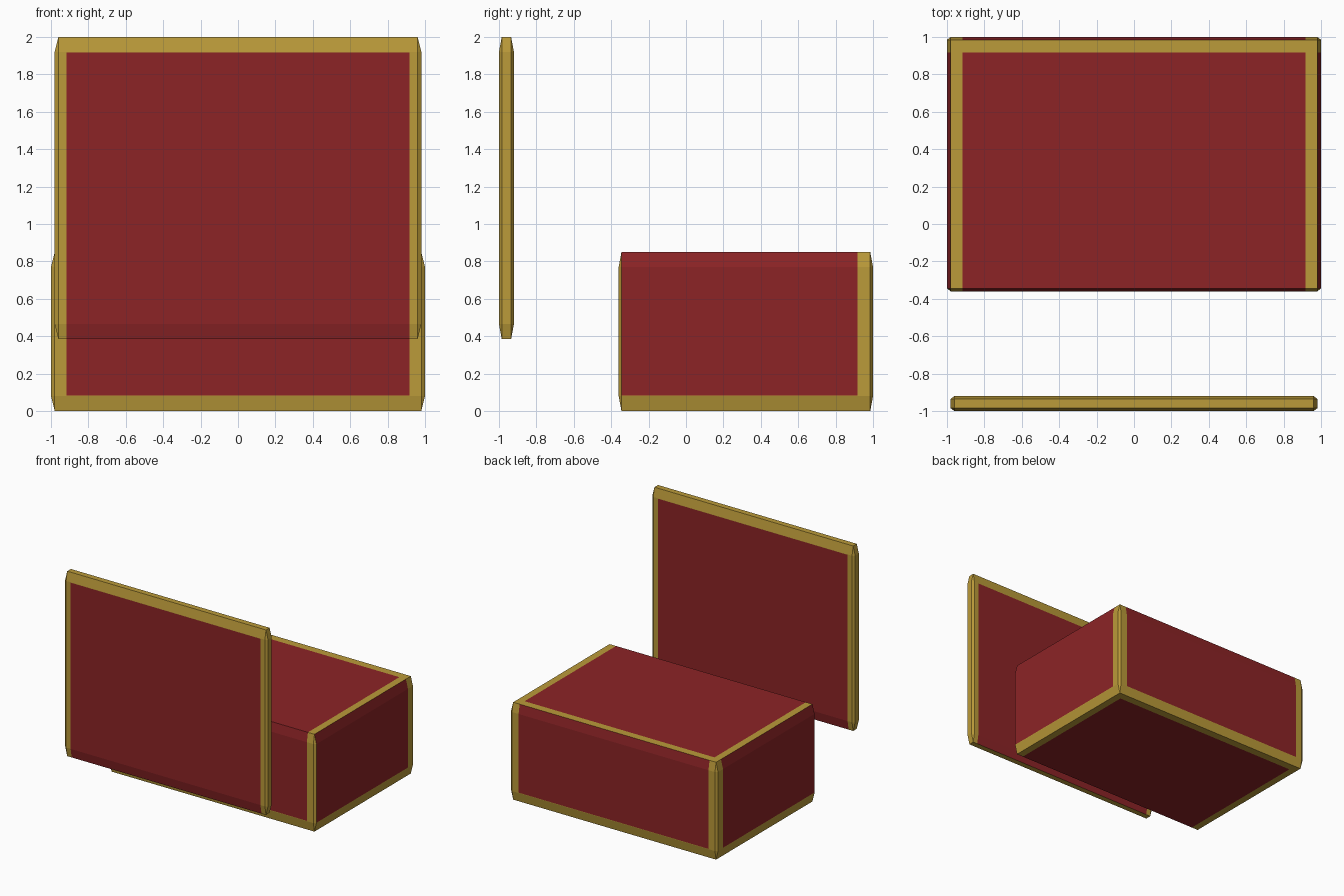
import bpy, bmesh
from mathutils import Vector

if "Cube" in bpy.data.objects:
    bpy.data.objects.remove(bpy.data.objects["Cube"])

B = 0.083                       # width of the gold trim
BEVEL = (0.02, 0.015, 0.08)     # chamfer size along x, y, z


def material(name, color):
    m = bpy.data.materials.new(name)
    m.diffuse_color = (*color, 1)
    m.use_nodes = True
    m.node_tree.nodes["Principled BSDF"].inputs["Base Color"].default_value = m.diffuse_color
    return m


RED = material("deep red", (0.262, 0.0175, 0.0193))
GOLD = material("antique gold", (0.497, 0.325, 0.041))


def trim_block(name, lo, hi):
    """Chamfered block, cut along the trim lines and coloured by face direction."""
    c = (Vector(lo) + Vector(hi)) / 2
    h = (Vector(hi) - Vector(lo)) / 2
    bm = bmesh.new()
    # each corner gives one point per face that meets there
    for sx in (-1, 1):
        for sy in (-1, 1):
            for sz in (-1, 1):
                for axis in range(3):
                    s = (sx, sy, sz)
                    bm.verts.new([c[i] + s[i] * (h[i] - (0 if i == axis else BEVEL[i]))
                                  for i in range(3)])
    bmesh.ops.convex_hull(bm, input=bm.verts[:])
    bmesh.ops.dissolve_limit(bm, angle_limit=0.01, verts=bm.verts[:], edges=bm.edges[:])

    # cut lines of the trim
    for axis, places in ((0, (B - 1, 1 - B)), (1, (B - 1, 1 - B)), (2, (B, 2 - B))):
        normal = [int(i == axis) for i in range(3)]
        for p in places:
            bmesh.ops.bisect_plane(bm, geom=bm.verts[:] + bm.edges[:] + bm.faces[:],
                                   plane_co=[p * n for n in normal], plane_no=normal,
                                   dist=1e-5)
    bmesh.ops.recalc_face_normals(bm, faces=bm.faces[:])
    bm.normal_update()

    # gold where a face lies in the border of the overall cube, seen along its normal
    for f in bm.faces:
        p = f.calc_center_median() - Vector((0, 0, 1))
        main = max(range(3), key=lambda i: abs(f.normal[i]))
        f.material_index = int(any(abs(p[i]) > 1 - B for i in range(3) if i != main))

    me = bpy.data.meshes.new(name)
    bm.to_mesh(me)
    bm.free()
    me.materials.append(RED)
    me.materials.append(GOLD)
    ob = bpy.data.objects.new(name, me)
    bpy.context.collection.objects.link(ob)
    return ob


# upright panel at the front, low block behind it
trim_block("upright_panel", (-0.98, -1.0, 0.385), (0.98, -0.92, 2.0))
trim_block("base_block", (-1.0, -0.36, 0.0), (1.0, 1.0, 0.85))
